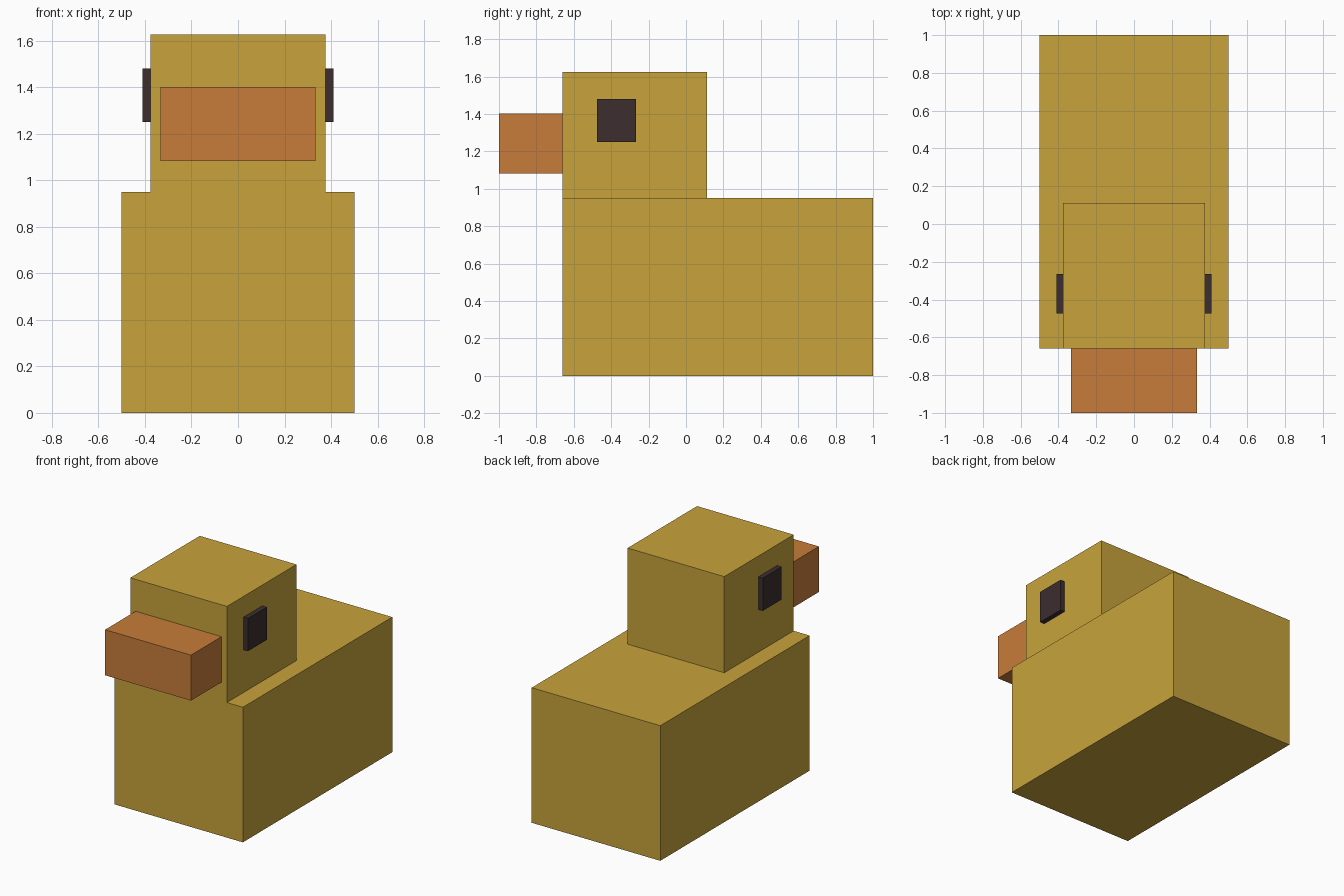
import bpy

if "Cube" in bpy.data.objects:
    bpy.data.objects.remove(bpy.data.objects["Cube"])


def material(name, rgb):
    m = bpy.data.materials.new(name)
    m.diffuse_color = (*rgb, 1.0)
    m.use_nodes = True
    m.node_tree.nodes["Principled BSDF"].inputs["Base Color"].default_value = m.diffuse_color
    return m


yellow = material("yellow", (0.578, 0.371, 0.045))
orange = material("orange", (0.578, 0.202, 0.042))
dark = material("dark brown", (0.045, 0.026, 0.028))


def box(name, x, y, z, mat):
    """Box spanning the given (min, max) ranges."""
    spans = (x, y, z)
    bpy.ops.mesh.primitive_cube_add(size=1, location=[(a + b) / 2 for a, b in spans])
    ob = bpy.context.object
    ob.name = name
    ob.scale = [b - a for a, b in spans]
    bpy.ops.object.transform_apply(location=False, rotation=False, scale=True)
    ob.data.materials.append(mat)
    return ob


# Body and head share a flush front
box("body", (-0.5, 0.5), (-0.66, 1.0), (0, 0.95), yellow)
box("head", (-0.376, 0.376), (-0.66, 0.112), (0.95, 1.626), yellow)

# Beak
box("beak", (-0.334, 0.334), (-1.0, -0.66), (1.082, 1.402), orange)

# Eyes, one on each side of the head
for side, x in (("left", (-0.411, -0.376)), ("right", (0.376, 0.411))):
    box(side + "_eye", x, (-0.475, -0.266), (1.25, 1.48), dark)
